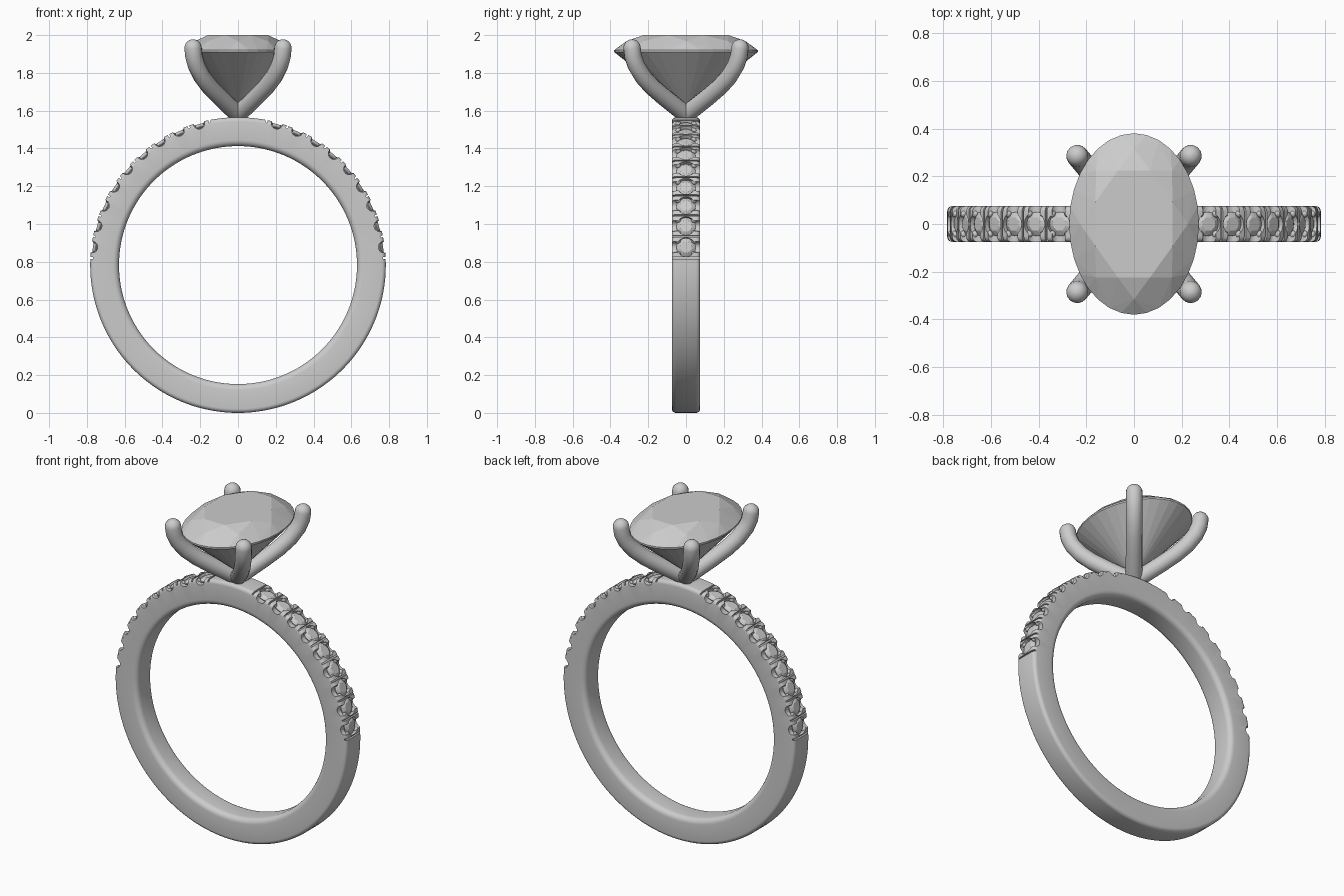
import bpy, bmesh, math
from mathutils import Matrix, Vector

if "Cube" in bpy.data.objects:
    bpy.data.objects.remove(bpy.data.objects["Cube"])

CZ, R_OUT, R_IN, HALF_W = 0.7825, 0.7825, 0.63, 0.075
STONE_ANGLES = [7 + 8.45 * i for i in range(9)]
STONE_ANGLES += [180 - a for a in STONE_ANGLES]
GROOVE_ANGLES = [7 + 8.45 * (i - 0.5) for i in range(10)]
GROOVE_ANGLES += [180 - a for a in GROOVE_ANGLES]


def finish(name, bm, smooth=None):
    bmesh.ops.recalc_face_normals(bm, faces=bm.faces)
    me = bpy.data.meshes.new(name)
    bm.to_mesh(me)
    bm.free()
    ob = bpy.data.objects.new(name, me)
    bpy.context.collection.objects.link(ob)
    if smooth:
        smooth_by_angle(ob, smooth)
    return ob


def activate(ob):
    bpy.ops.object.select_all(action='DESELECT')
    ob.select_set(True)
    bpy.context.view_layer.objects.active = ob


def smooth_by_angle(ob, deg):
    activate(ob)
    bpy.ops.object.shade_smooth_by_angle(angle=math.radians(deg))


def on_band(deg, radius):
    """Frame on the band: local z points outward, local y runs across it."""
    a = math.radians(deg)
    c, s = math.cos(a), math.sin(a)
    return Matrix(((s, 0, c, radius * c), (0, 1, 0, 0),
                   (-c, 0, s, CZ + radius * s), (0, 0, 0, 1)))


def add_gem(bm, mat, rx, ry, rings, culet):
    """Convex faceted stone; rings are (scale, z, sides, turn)."""
    pts = [mat @ Vector((0, 0, culet))]
    for k, z, n, turn in rings:
        for i in range(n):
            a = 2 * math.pi * (i + turn) / n
            pts.append(mat @ Vector((rx * k * math.cos(a), ry * k * math.sin(a), z)))
    verts = [bm.verts.new(p) for p in pts]
    bmesh.ops.convex_hull(bm, input=verts)


# Band: rounded profile lathed around y
profile = []
for cr, cy, r, start in ((R_OUT, HALF_W, 0.022, 0), (R_IN, HALF_W, 0.032, 90),
                         (R_IN, -HALF_W, 0.032, 180), (R_OUT, -HALF_W, 0.022, 270)):
    pr = cr - r if cr == R_OUT else cr + r
    py = cy - r if cy > 0 else cy + r
    for k in range(6):
        a = math.radians(start + 18 * k)
        profile.append((pr + r * math.cos(a), py + r * math.sin(a)))
bm = bmesh.new()
N = 144
loops = [[bm.verts.new((r * math.cos(2 * math.pi * i / N), y, CZ + r * math.sin(2 * math.pi * i / N)))
          for r, y in profile] for i in range(N)]
P = len(profile)
for i in range(N):
    for j in range(P):
        bm.faces.new((loops[i][j], loops[(i + 1) % N][j],
                      loops[(i + 1) % N][(j + 1) % P], loops[i][(j + 1) % P]))
band = finish("band", bm)

# Cutters: round seats, side scallops and dividing grooves
seats, scallops, grooves = bmesh.new(), bmesh.new(), bmesh.new()
across = Matrix.Rotation(math.pi / 2, 4, 'X')
for deg in STONE_ANGLES:
    bmesh.ops.create_cone(seats, cap_ends=True, segments=20, radius1=0.05, radius2=0.05,
                          depth=0.08, matrix=on_band(deg, R_OUT + 0.008))
    bmesh.ops.create_cone(scallops, cap_ends=True, segments=16, radius1=0.03, radius2=0.03,
                          depth=0.3, matrix=on_band(deg, R_OUT - 0.004) @ across)
for deg in GROOVE_ANGLES:
    bmesh.ops.create_cube(grooves, size=1, matrix=on_band(deg, R_OUT)
                          @ Matrix.Diagonal((0.009, 0.3, 0.028, 1)))
for name, cutter in (("seat_cutter", seats), ("scallop_cutter", scallops), ("groove_cutter", grooves)):
    cut = finish(name, cutter)
    cut.hide_render = True
    mod = band.modifiers.new(name, 'BOOLEAN')
    mod.operation, mod.solver, mod.object = 'DIFFERENCE', 'EXACT', cut
    activate(band)
    bpy.ops.object.modifier_apply(modifier=mod.name)
    bpy.data.objects.remove(cut)
smooth_by_angle(band, 30)

# Small band stones and the beads that hold them
stones, beads = bmesh.new(), bmesh.new()
for deg in STONE_ANGLES:
    add_gem(stones, on_band(deg, 0.758), 0.051, 0.051,
            ((0.6, 0.016, 8, 0.5), (1, 0.002, 16, 0), (1, -0.002, 16, 0)), -0.03)
    for sx in (-1, 1):
        for sy in (-1, 1):
            bmesh.ops.create_icosphere(beads, subdivisions=2, radius=0.016,
                                       matrix=on_band(deg, 0.765)
                                       @ Matrix.Translation((sx * 0.037, sy * 0.043, 0)))
finish("band_stones", stones)
finish("band_beads", beads, 60)

# Oval centre stone
bm = bmesh.new()
add_gem(bm, Matrix.Identity(4), 0.272, 0.38,
        ((0.64, 2.0, 8, 0.5), (0.83, 1.968, 8, 0), (1, 1.92, 32, 0), (1, 1.91, 32, 0)), 1.61)
finish("centre_stone", bm)

# Four curved prongs swept along a path, with round tips
path = ((0, 1.58), (0.045, 1.622), (0.1, 1.675), (0.15, 1.727), (0.19, 1.78),
        (0.22, 1.84), (0.234, 1.89), (0.238, 1.932))
SIDES, RAD = 16, 0.046
bm = bmesh.new()
for sx in (-1, 1):
    for sy in (-1, 1):
        pts = [Vector((sx * d, sy * d * 1.2, z)) for d, z in path]
        side = Vector((-sy * 1.2, sx, 0)).normalized()
        rings = []
        for i, p in enumerate(pts):
            t = (pts[min(i + 1, len(pts) - 1)] - pts[max(i - 1, 0)]).normalized()
            up = t.cross(side)
            rings.append((p, up, t, RAD))
        p, up, t = rings[-1][:3]
        for k in range(1, 6):
            a = math.radians(17 * k)
            rings.append((p + t * RAD * math.sin(a), up, t, RAD * math.cos(a)))
        vs = [[bm.verts.new(p + (side * math.cos(2 * math.pi * j / SIDES)
                                 + up * math.sin(2 * math.pi * j / SIDES)) * r)
               for j in range(SIDES)] for p, up, t, r in rings]
        for a, b in zip(vs, vs[1:]):
            for j in range(SIDES):
                k = (j + 1) % SIDES
                bm.faces.new((a[j], a[k], b[k], b[j]))
        bm.faces.new(vs[0])
        bm.faces.new(vs[-1])
finish("prongs", bm, 50)
